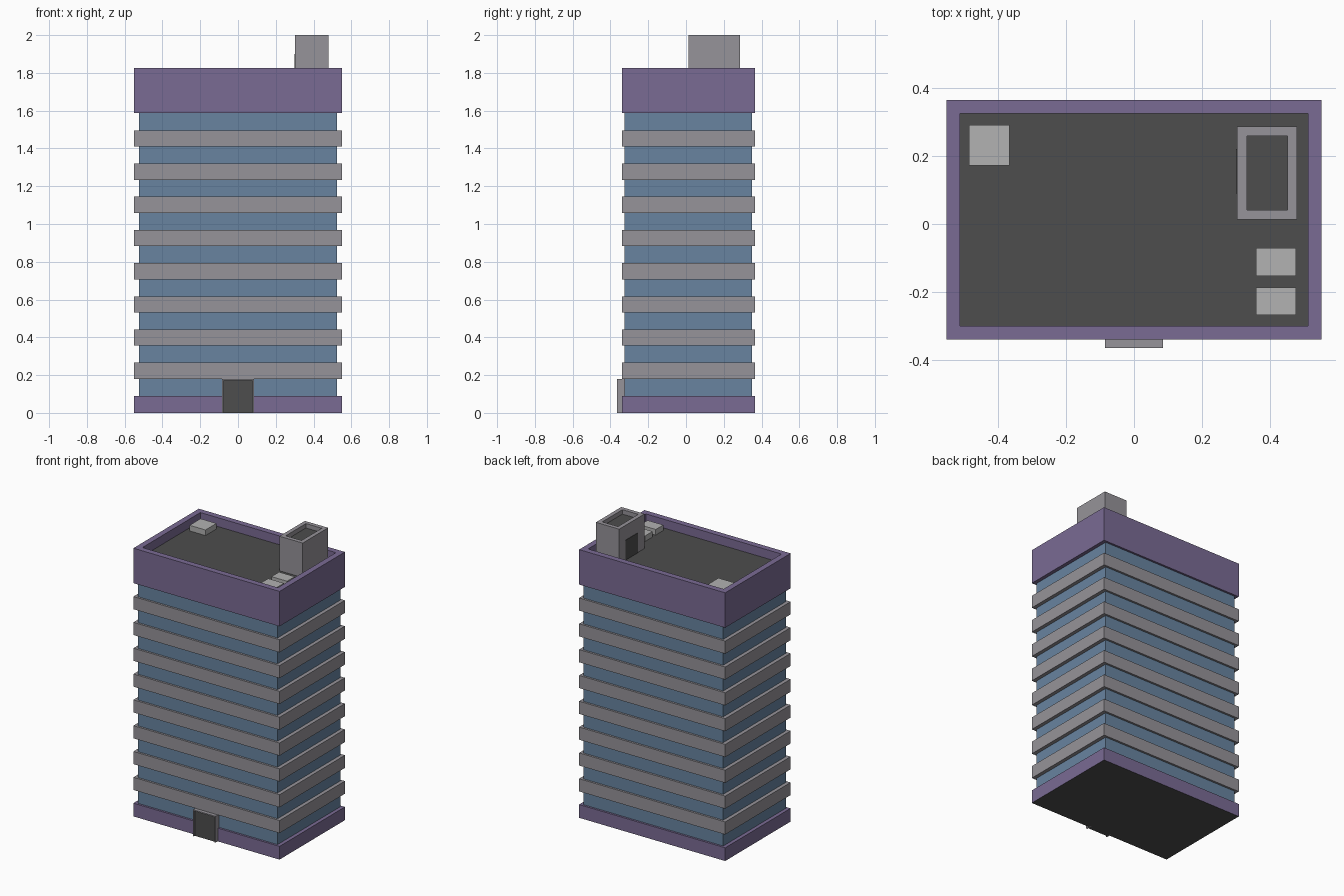
import bpy, bmesh

if "Cube" in bpy.data.objects:
    bpy.data.objects.remove(bpy.data.objects["Cube"])


def material(name, r, g, b):
    m = bpy.data.materials.new(name)
    m.diffuse_color = (r, g, b, 1)
    m.use_nodes = True
    m.node_tree.nodes["Principled BSDF"].inputs["Base Color"].default_value = m.diffuse_color
    return m


PURPLE = material("purple_cladding", 0.195, 0.147, 0.296)
GLASS = material("blue_glass", 0.138, 0.231, 0.352)
GREY = material("warm_grey", 0.305, 0.292, 0.319)
DARK = material("dark_grey", 0.074, 0.074, 0.074)
LIGHT = material("light_grey", 0.445, 0.445, 0.445)


def box(name, x, y, z, mat, rim=0, depth=0, dark_bottom=False):
    """Box from (min, max) ranges; a rim sinks a dark floor into its top."""
    bm = bmesh.new()
    bmesh.ops.create_cube(bm, size=1)
    for v in bm.verts:
        v.co = [r[0] if c < 0 else r[1] for c, r in zip(v.co, (x, y, z))]
    bm.normal_update()
    top = max(bm.faces, key=lambda f: f.normal.z)
    bottom = min(bm.faces, key=lambda f: f.normal.z)
    if dark_bottom:
        bottom.material_index = 1
    if rim:
        bmesh.ops.inset_region(bm, faces=[top], thickness=rim, use_even_offset=True)
        floor = bmesh.ops.extrude_discrete_faces(bm, faces=[top])["faces"][0]
        bmesh.ops.translate(bm, verts=floor.verts, vec=(0, 0, -depth))
        floor.material_index = 1
    me = bpy.data.meshes.new(name)
    bm.to_mesh(me)
    bm.free()
    me.materials.append(mat)
    me.materials.append(DARK)
    ob = bpy.data.objects.new(name, me)
    bpy.context.collection.objects.link(ob)
    return ob


OUT_X, OUT_Y = (-0.55, 0.55), (-0.339, 0.364)
ROOF = 1.765

# Plinth, glazed core and sunken roof with parapet
box("plinth", OUT_X, OUT_Y, (0, 0.09), PURPLE, dark_bottom=True)
box("glass_core", (-0.525, 0.525), (-0.325, 0.35), (0.09, 1.587), GLASS)
box("roof_parapet", OUT_X, OUT_Y, (1.587, 1.825), PURPLE, rim=0.04, depth=1.825 - ROOF)

# Floor bands
for i in range(8):
    z = 0.18 + i * 0.1757
    box(f"floor_band_{i + 1}", OUT_X, OUT_Y, (z, z + 0.086), GREY)

# Entrance: frame posts, lintel and dark door
FRAME_Y = (-0.364, -0.32)
for side, x in (("left", (-0.085, -0.077)), ("right", (0.077, 0.085))):
    box(f"entrance_post_{side}", x, FRAME_Y, (0, 0.18), GREY)
box("entrance_lintel", (-0.077, 0.077), FRAME_Y, (0.172, 0.18), GREY)
box("entrance_door", (-0.077, 0.077), (-0.354, -0.32), (0, 0.172), DARK)

# Rooftop stair house with sunken top and door
box("stair_house", (0.303, 0.478), (0.013, 0.286), (ROOF, 2.0), GREY, rim=0.028, depth=0.03)
box("stair_house_door", (0.3, 0.31), (0.09, 0.22), (ROOF, 1.90), DARK)

# Rooftop equipment boxes
for i, (x, y) in enumerate((((-0.485, -0.365), (0.172, 0.29)),
                            ((0.358, 0.476), (-0.152, -0.07)),
                            ((0.358, 0.476), (-0.267, -0.186)))):
    box(f"roof_unit_{i + 1}", x, y, (ROOF, 1.803), LIGHT)
